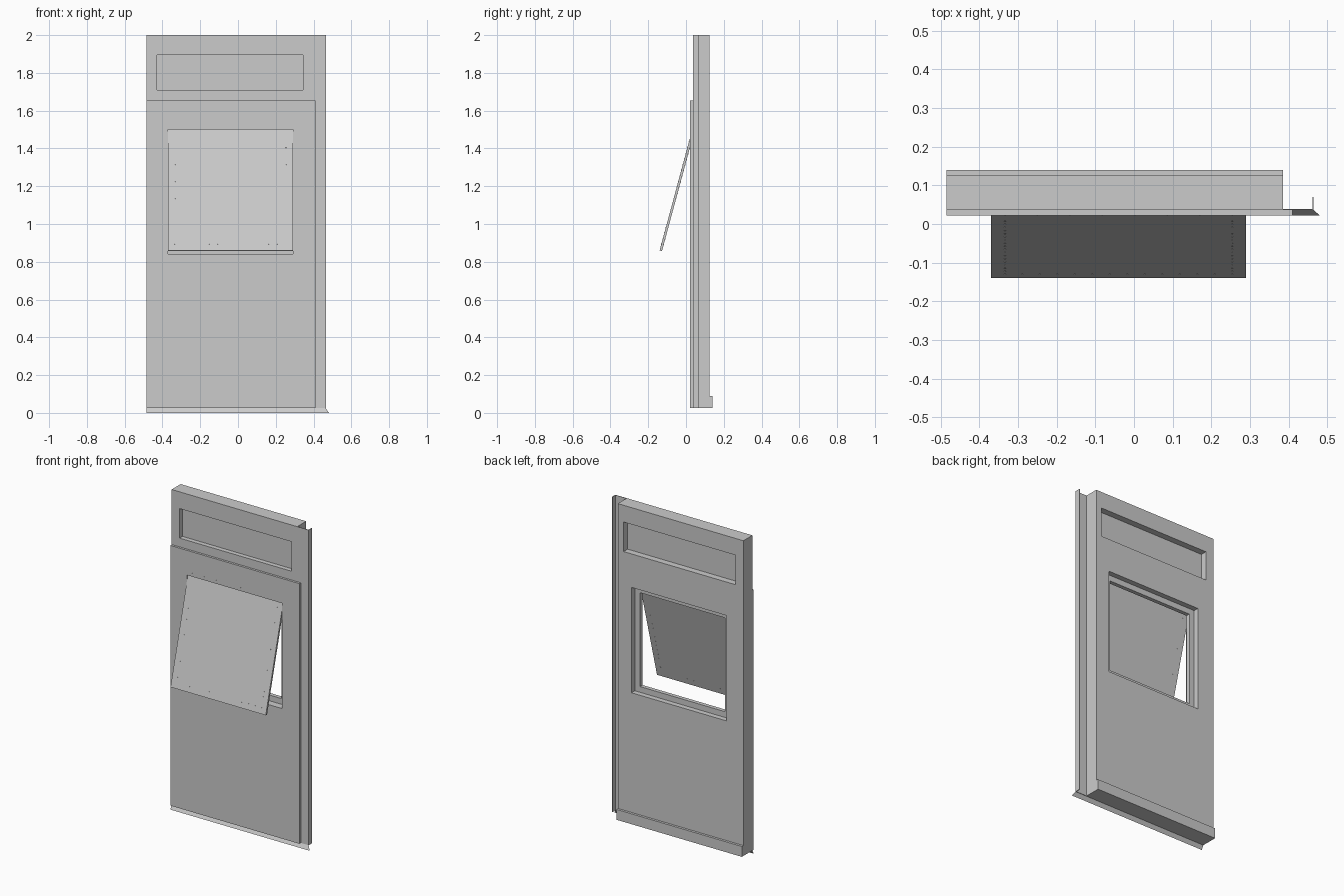
import bpy, bmesh
from math import radians
from mathutils import Matrix, Vector

if "Cube" in bpy.data.objects:
    bpy.data.objects.remove(bpy.data.objects["Cube"], do_unlink=True)

# One plain sheet-metal grey
grey = bpy.data.materials.new("plain_grey")
grey.use_nodes = True
colour = (0.6, 0.6, 0.6, 1)
grey.diffuse_color = colour
grey.node_tree.nodes["Principled BSDF"].inputs["Base Color"].default_value = colour


def finish(name, bm):
    bmesh.ops.recalc_face_normals(bm, faces=bm.faces)
    mesh = bpy.data.meshes.new(name)
    bm.to_mesh(mesh)
    bm.free()
    mesh.materials.append(grey)
    ob = bpy.data.objects.new(name, mesh)
    bpy.context.collection.objects.link(ob)
    return ob


def box(name, xs, ys, zs):
    """Box given by its range on each axis."""
    bm = bmesh.new()
    bmesh.ops.create_cube(bm, size=1)
    size = [r[1] - r[0] for r in (xs, ys, zs)]
    mid = [(r[0] + r[1]) / 2 for r in (xs, ys, zs)]
    bmesh.ops.transform(bm, verts=bm.verts,
                        matrix=Matrix.Translation(mid) @ Matrix.Diagonal((*size, 1)))
    return finish(name, bm)


def cut(ob, *ranges):
    """Cut a box-shaped opening and discard the cutter."""
    cutter = box("cutter", *ranges)
    cutter.hide_render = True
    mod = ob.modifiers.new("opening", "BOOLEAN")
    mod.operation, mod.solver, mod.object = "DIFFERENCE", "EXACT", cutter
    bpy.context.view_layer.objects.active = ob
    bpy.ops.object.modifier_apply(modifier=mod.name)
    bpy.data.objects.remove(cutter, do_unlink=True)


LEFT, RIGHT, BASE, TOP = -0.485, 0.385, 0.025, 2.0
FRONT, BACK, SKIN = 0.036, 0.125, 0.022
WIN_X, WIN_Z = (-0.37, 0.29), (0.84, 1.5)
TRANSOM_X, TRANSOM_Z = (-0.43, 0.345), (1.71, 1.895)
LIP = 0.036


def inset(r):
    return (r[0] + LIP, r[1] - LIP)


# Main panel: recessed upper panel and a window with an inner lip
panel = box("main_panel", (LEFT, RIGHT), (FRONT, BACK), (BASE, TOP))
cut(panel, TRANSOM_X, (0, 0.065), TRANSOM_Z)
cut(panel, TRANSOM_X, (0.085, 0.2), TRANSOM_Z)
cut(panel, WIN_X, (0, 0.067), WIN_Z)
cut(panel, WIN_X, (0.092, 0.2), WIN_Z)
cut(panel, inset(WIN_X), (0, 0.2), inset(WIN_Z))

# Front cladding sheet with the window opening
skin = box("front_sheet", (LEFT, 0.41), (SKIN, FRONT), (BASE, 1.655))
cut(skin, WIN_X, (0, 0.1), WIN_Z)

# Rear bottom rail
box("rear_bottom_rail", (LEFT, RIGHT), (BACK, 0.14), (BASE, 0.09))

# Side flange with a folded edge
box("side_flange", (RIGHT, 0.465), (FRONT, FRONT + 0.003), (BASE, TOP))
box("side_flange_fold", (0.462, 0.465), (FRONT + 0.003, 0.07), (BASE, TOP))

# Sloping drip strip under the front
bm = bmesh.new()
strip = [(LEFT, FRONT, BASE), (LEFT, SKIN, 0), (0.481, SKIN, 0), (0.465, FRONT, BASE)]
bm.faces.new([bm.verts.new(p) for p in strip])
finish("drip_strip", bm)

# Hinged flap, swung out from its top edge
LENGTH, THICK = 0.663, 0.013
swing = Matrix.Translation((0, 0.033, WIN_Z[1])) @ Matrix.Rotation(radians(-15.1), 4, "X")
flap = box("window_flap", WIN_X, (0, THICK), (-LENGTH, 0))
flap.data.transform(swing)

# Small flush pins along the flap's sides and bottom, and above the hinge
bm = bmesh.new()


def pin(matrix, x, y, z, depth):
    bmesh.ops.create_cone(
        bm, cap_ends=True, segments=6, radius1=0.0025, radius2=0.0025, depth=depth,
        matrix=matrix @ Matrix.Translation((x, y, z)) @ Matrix.Rotation(radians(90), 4, "X"))


x0, x1 = inset(WIN_X)
for i in range(20):
    z = -LIP - (LENGTH - 2 * LIP) * i / 19
    for x in (x0, x1):
        pin(swing, x, THICK / 2, z, THICK + 0.002)
for i in range(1, 13):
    pin(swing, x0 + (x1 - x0) * i / 13, THICK / 2, LIP - LENGTH, THICK + 0.002)
for i in range(8):
    pin(Matrix(), x0 + (x1 - x0) * i / 7, SKIN, WIN_Z[1] + 0.02, 0.002)
finish("pins", bm)
